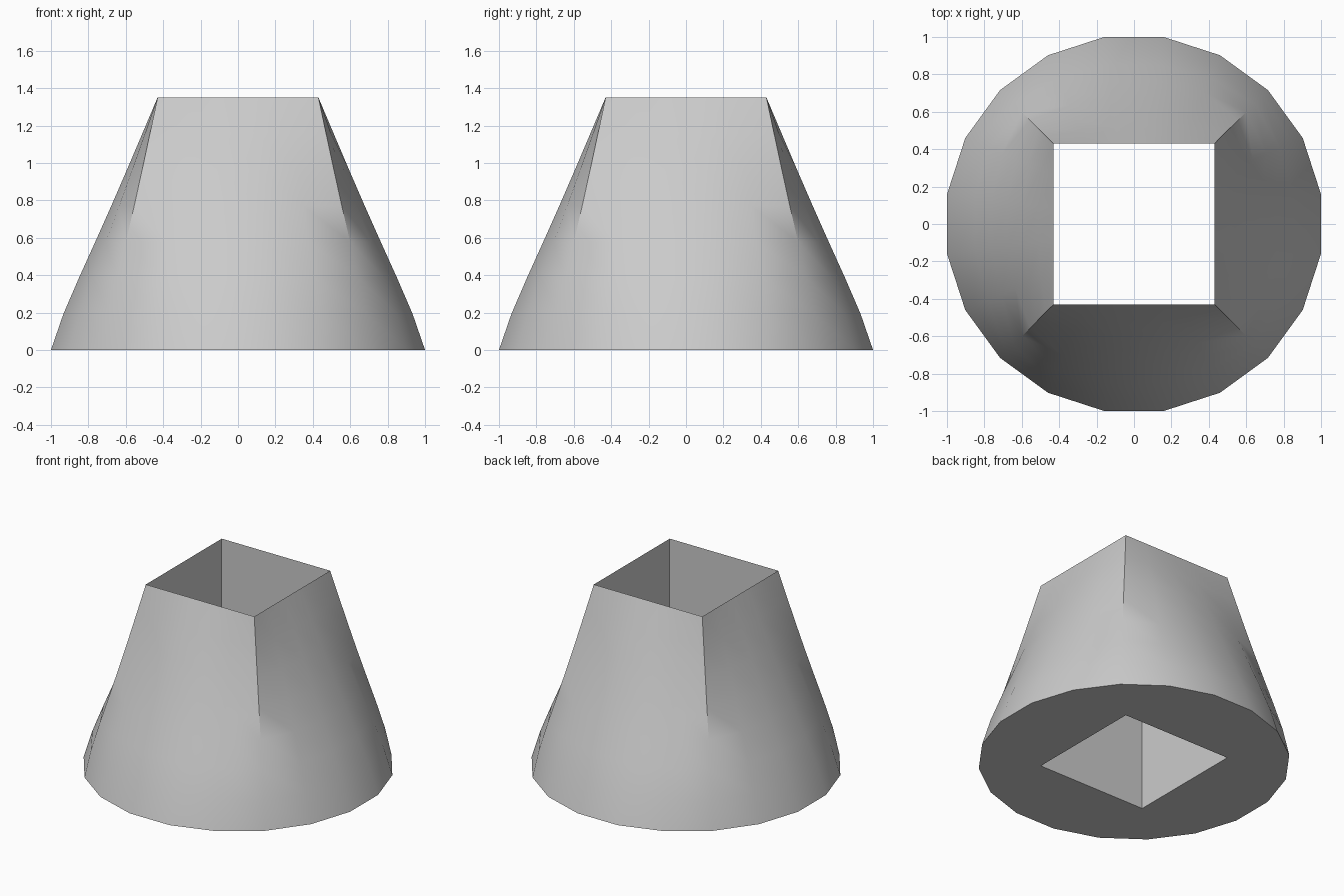
import bpy
import bmesh
import math

cube = bpy.data.objects.get("Cube")
if cube:
    bpy.data.objects.remove(cube)

HEIGHT = 1.35
HALF = 0.43                              # half width of the square opening
SIDES = 20                               # sides of the round foot
STEPS = 7                                # rows from square rim to round foot
RADIUS = 1 / math.cos(math.pi / SIDES)   # flats touch x and y = 1

grey = bpy.data.materials.new("plain grey")
grey.use_nodes = True
colour = (0.6, 0.6, 0.6, 1)
grey.diffuse_color = colour
grey.node_tree.nodes["Principled BSDF"].inputs["Base Color"].default_value = colour


def round_point(i):
    a = math.radians(45) + math.tau * i / SIDES
    return RADIUS * math.cos(a), RADIUS * math.sin(a)


def square_point(i):
    # Evenly spaced points round the square, starting at a corner
    side, step = divmod(i, SIDES // 4)
    u = HALF * (1 - 2 * step / (SIDES // 4))
    x, y = u, HALF
    for _ in range(side):
        x, y = -y, x
    return x, y


bm = bmesh.new()


def add_ring(t, z):
    bulge = 1 + 0.21 * t ** 4 * (1 - t)
    ring = []
    for i in range(SIDES):
        (sx, sy), (rx, ry) = square_point(i), round_point(i)
        x, y = sx + (rx - sx) * t, sy + (ry - sy) * t
        ring.append(bm.verts.new((x * bulge, y * bulge, z)))
    return ring


# Outer skin from rim to foot, then the underside and the straight bore
rings = [add_ring(k / STEPS, HEIGHT * (1 - k / STEPS)) for k in range(STEPS + 1)]
rings.append(add_ring(0, 0))
for k, upper in enumerate(rings):
    lower = rings[(k + 1) % len(rings)]
    for i in range(SIDES):
        j = (i + 1) % SIDES
        bm.faces.new((upper[i], lower[i], lower[j], upper[j]))
bmesh.ops.recalc_face_normals(bm, faces=bm.faces[:])

mesh = bpy.data.meshes.new("square_to_round_adapter")
bm.to_mesh(mesh)
bm.free()
mesh.materials.append(grey)
adapter = bpy.data.objects.new("square_to_round_adapter", mesh)
bpy.context.collection.objects.link(adapter)

# Smooth skin with crisp rim, foot and upper corners
bpy.ops.object.select_all(action="DESELECT")
adapter.select_set(True)
bpy.context.view_layer.objects.active = adapter
bpy.ops.object.shade_smooth_by_angle(angle=math.radians(36))
